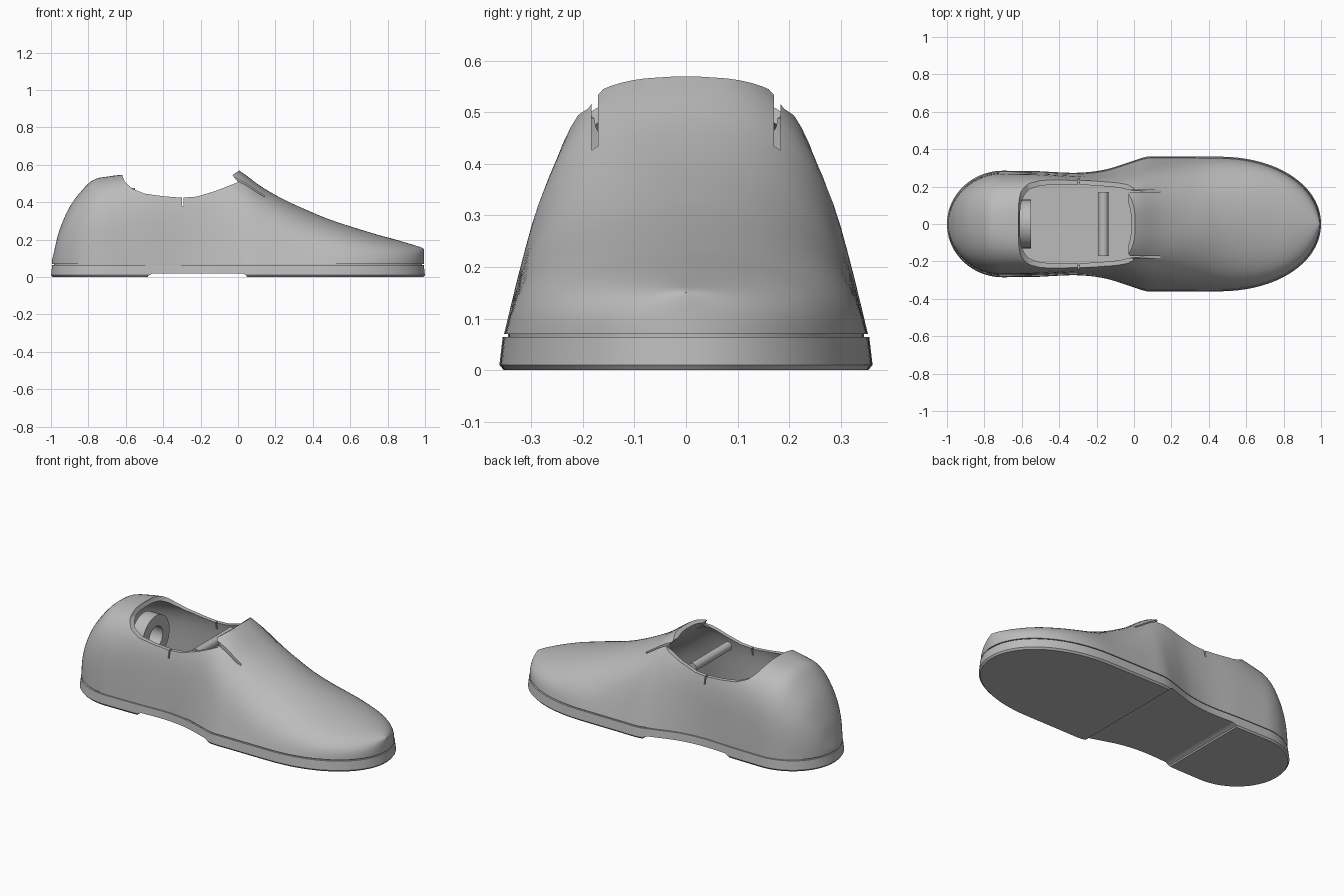
import bpy, bmesh, math

if "Cube" in bpy.data.objects:
    bpy.data.objects.remove(bpy.data.objects["Cube"])

grey = bpy.data.materials.new("plain_grey")
grey.use_nodes = True
grey.diffuse_color = (0.5, 0.5, 0.5, 1)
grey.node_tree.nodes["Principled BSDF"].inputs["Base Color"].default_value = (0.5, 0.5, 0.5, 1)


def loft(name, sections, loop=False):
    """Skin closed sections; cap both ends, or join them in a loop."""
    bm = bmesh.new()
    rings = [[bm.verts.new(p) for p in s] for s in sections]
    pairs = list(zip(rings, rings[1:]))
    if loop:
        pairs.append((rings[-1], rings[0]))
    else:
        bm.faces.new(rings[0])
        bm.faces.new(rings[-1])
    for a, b in pairs:
        for i in range(len(a)):
            k = (i + 1) % len(a)
            bm.faces.new((a[i], a[k], b[k], b[i]))
    bmesh.ops.recalc_face_normals(bm, faces=bm.faces[:])
    mesh = bpy.data.meshes.new(name)
    bm.to_mesh(mesh)
    bm.free()
    mesh.materials.append(grey)
    obj = bpy.data.objects.new(name, mesh)
    bpy.context.collection.objects.link(obj)
    return obj


def prism(name, profile, y0, y1):
    return loft(name, [[(x, y, z) for x, z in profile] for y in (y0, y1)])


def activate(obj):
    bpy.ops.object.select_all(action='DESELECT')
    obj.select_set(True)
    bpy.context.view_layer.objects.active = obj


def cut(obj, cutter):
    activate(obj)
    mod = obj.modifiers.new("cut", 'BOOLEAN')
    mod.operation = 'DIFFERENCE'
    mod.solver = 'EXACT'
    mod.object = cutter
    bpy.ops.object.modifier_apply(modifier=mod.name)
    bpy.data.objects.remove(cutter)


def smooth(obj, angle=32):
    activate(obj)
    bpy.ops.object.shade_smooth_by_angle(angle=math.radians(angle))


def curve(table, x):
    """Smooth interpolation through (x, value) points."""
    if x <= table[0][0]:
        return table[0][1]
    if x >= table[-1][0]:
        return table[-1][1]
    i = max(k for k in range(len(table) - 1) if table[k][0] <= x)

    def slope(k):
        a, b = table[max(k - 1, 0)], table[min(k + 1, len(table) - 1)]
        return (b[1] - a[1]) / (b[0] - a[0])
    (x0, v0), (x1, v1) = table[i], table[i + 1]
    h = x1 - x0
    s = (x - x0) / h
    return ((1 + 2 * s) * (1 - s) ** 2 * v0 + s * (1 - s) ** 2 * h * slope(i)
            + s * s * (3 - 2 * s) * v1 + s * s * (s - 1) * h * slope(i + 1))


# Plan outline, top line and section shape along the length
WAIST = [(-.7, .285), (-.5, .282), (-.3, .275), (-.15, .293), (0, .34), (.07, .36), (.2, .361), (.45, .36)]
CREST = [(-1, .09), (-.985, .15), (-.965, .235), (-.91, .365), (-.85, .45), (-.78, .518),
         (-.7, .537), (-.62, .547), (-.3, .575), (-.05, .592), (.01, .567), (.13, .48),
         (.25, .413), (.37, .358), (.5, .305), (.73, .232), (.84, .202), (.98, .16), (1, .15)]
LEAN = [(-1, .03), (-.7, .06), (-.3, .1), (0, .29), (.15, .28), (.4, .2), (.8, .06), (1, .03)]
POWER = [(-1, 3), (-.75, 4), (-.5, 5), (0, 5), (.15, 4.5), (.4, 3), (1, 3)]
ROOT = [(-1, 2), (-.75, 2.4), (-.5, 3), (-.2, 3), (0, 2.6), (.15, 2.4), (.4, 2), (1, 2)]


def half_width(x):
    if x < -.7:
        return .285 * max(0, 1 - ((-.7 - x) / .3) ** 2) ** .5
    if x > .45:
        return .36 * max(0, 1 - ((x - .45) / .55) ** 2.1) ** .49
    return curve(WAIST, x)


COUNT, STEPS = 90, 18
STATIONS = [-math.cos(math.pi * i / COUNT) for i in range(1, COUNT)]


def body(name, base, inset, stretch, narrowest):
    sections = []
    for x in STATIONS:
        w = half_width(x) - inset
        top = curve(CREST, x) - inset + .009
        if w < narrowest or top < base + .01:
            continue
        half = []
        for j in range(STEPS + 1):
            t = 1 - (1 - j / STEPS) ** 2.5
            y = w * (1 - curve(LEAN, x) * t) * (1 - t ** curve(POWER, x)) ** (1 / curve(ROOT, x))
            half.append((y, base + (top - base) * t))
        full = half + [(-y, z) for y, z in half[-2::-1]]
        sections.append([(x * stretch, y, z) for y, z in full])
    return loft(name, sections)


# Outer form of the upper, slit beside the tongue and notched at the collar
upper = body("upper", .07, .009, .995, .003)
slit = [(-.08, .5), (0, .488), (.143, .424), (.143, .75), (-.08, .75)]
notch = [(-.299, .38), (-.291, .38), (-.291, .75), (-.299, .75)]
for side in (-1, 1):
    cut(upper, prism("tongue_slit", slit, side * .171, side * .183))
    cut(upper, prism("collar_notch", notch, side * .15, side * .35))

# Foot cavity and opening, with the tongue lip at its front
cut(upper, body("foot_cavity", .1, .034, .975, .03))
opening = [(-.62, .8), (-.618, .54), (-.605, .51), (-.565, .472), (-.5, .446), (-.4, .432),
           (-.3, .424), (-.22, .43), (-.12, .46), (0, .507), (-.03, .545), (.005, .568), (.005, .8)]
cut(upper, prism("opening_cutter", opening, -.5, .5))
smooth(upper)

# Sole with chamfered bottom edge and recessed seam under the upper
outline = [(x, half_width(x)) for x in STATIONS]
outline += [(x, -y) for x, y in reversed(outline)]
layers = [(-.008, 0), (0, .01), (-.006, .064), (-.016, .064), (-.016, .072)]
sole = loft("sole", [[(x * (1 + d), y * (1 + d / .34), z) for x, y in outline] for d, z in layers])
arch = [(-.49, -.02), (-.48, .008), (-.455, .02), (.025, .02), (.045, .008), (.055, -.02)]
cut(sole, prism("arch_cutter", arch, -.6, .6))
smooth(sole)

# Round heel ring inside the shoe
ring_profile = [(.13, -.63), (.13, -.55), (.065, -.55), (.065, -.63)]
ring = []
for i in range(40):
    a = math.tau * i / 40
    ring.append([(x, r * math.cos(a), .347 + r * math.sin(a)) for r, x in ring_profile])
smooth(loft("heel_ring", ring, loop=True))

# Cross rod inside the shoe
circle = [math.tau * i / 24 for i in range(24)]
smooth(prism("cross_rod", [(-.163 + .026 * math.cos(a), .42 + .026 * math.sin(a)) for a in circle], -.172, .172))
